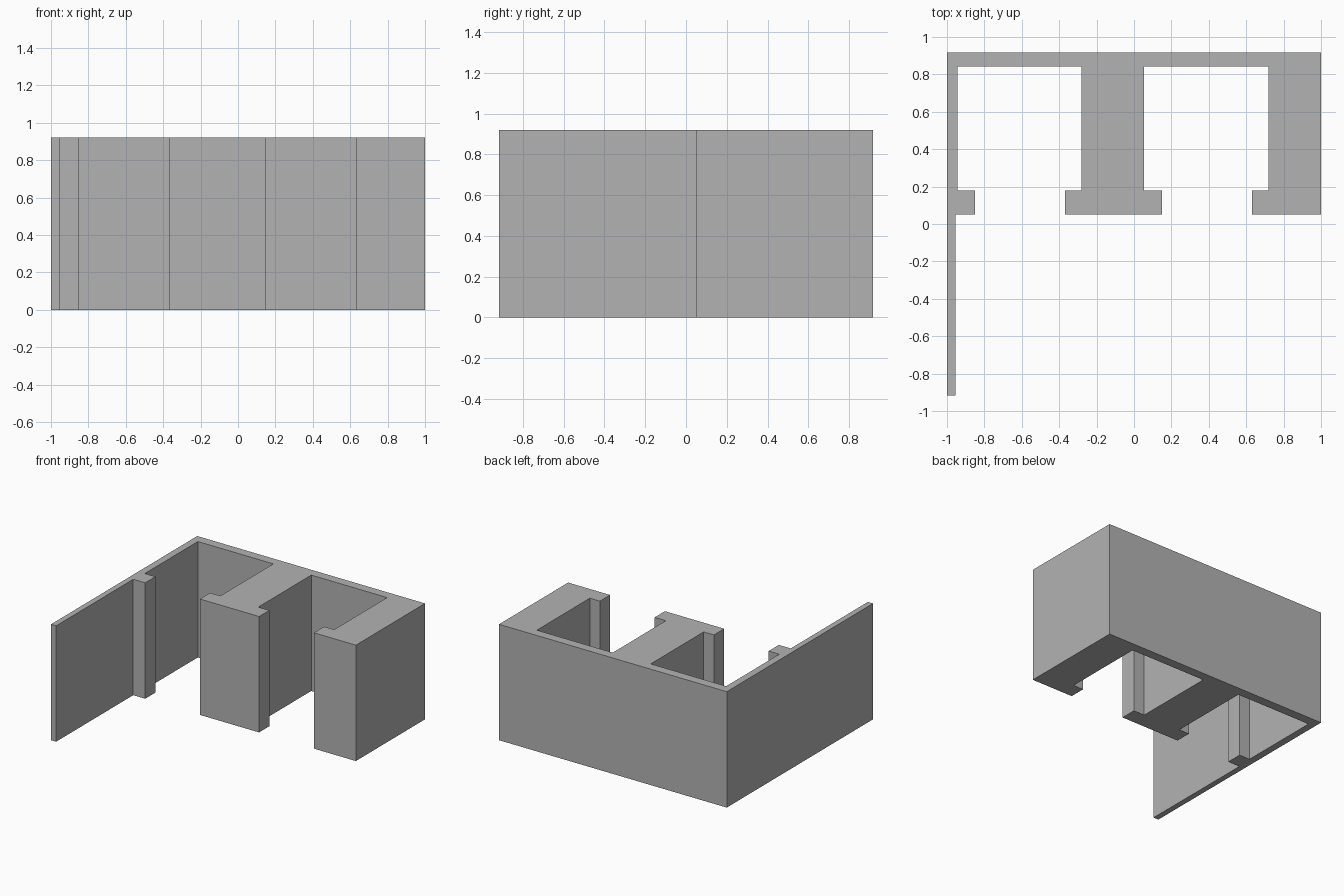
import bpy
import bmesh

cube = bpy.data.objects.get("Cube")
if cube:
    bpy.data.objects.remove(cube, do_unlink=True)

HEIGHT = 0.92
BACK, BACK_INNER = 0.917, 0.843   # rear wall faces
LIP_BACK, LIP_FRONT = 0.178, 0.05  # flanges at the bay openings
WALL_FRONT = -0.917

grey = bpy.data.materials.new("plain grey")
grey.use_nodes = True
grey.diffuse_color = (0.45, 0.45, 0.45, 1)
grey.node_tree.nodes["Principled BSDF"].inputs["Base Color"].default_value = grey.diffuse_color


def bay(left, right, lip_left, lip_right):
    """Plan outline of one recess between two flanges."""
    return [(lip_left, LIP_FRONT), (lip_left, LIP_BACK), (left, LIP_BACK),
            (left, BACK_INNER), (right, BACK_INNER), (right, LIP_BACK),
            (lip_right, LIP_BACK), (lip_right, LIP_FRONT)]


# Plan outline: long side wall, two bays, solid end block, rear wall
outline = [(-1, WALL_FRONT), (-0.955, WALL_FRONT), (-0.955, LIP_FRONT)]
outline += bay(-0.943, -0.28, -0.85, -0.37)
outline += bay(0.053, 0.72, 0.15, 0.632)
outline += [(1, LIP_FRONT), (1, BACK), (-1, BACK)]

# Extrude the outline to full height
bm = bmesh.new()
base = bm.faces.new([bm.verts.new((x, y, 0)) for x, y in outline])
extruded = bmesh.ops.extrude_face_region(bm, geom=[base], use_keep_orig=True)
top_verts = [g for g in extruded["geom"] if isinstance(g, bmesh.types.BMVert)]
bmesh.ops.translate(bm, verts=top_verts, vec=(0, 0, HEIGHT))
bmesh.ops.recalc_face_normals(bm, faces=bm.faces)
mesh = bpy.data.meshes.new("bay_walls")
bm.to_mesh(mesh)
bm.free()
mesh.materials.append(grey)
walls = bpy.data.objects.new("bay_walls", mesh)
bpy.context.collection.objects.link(walls)
